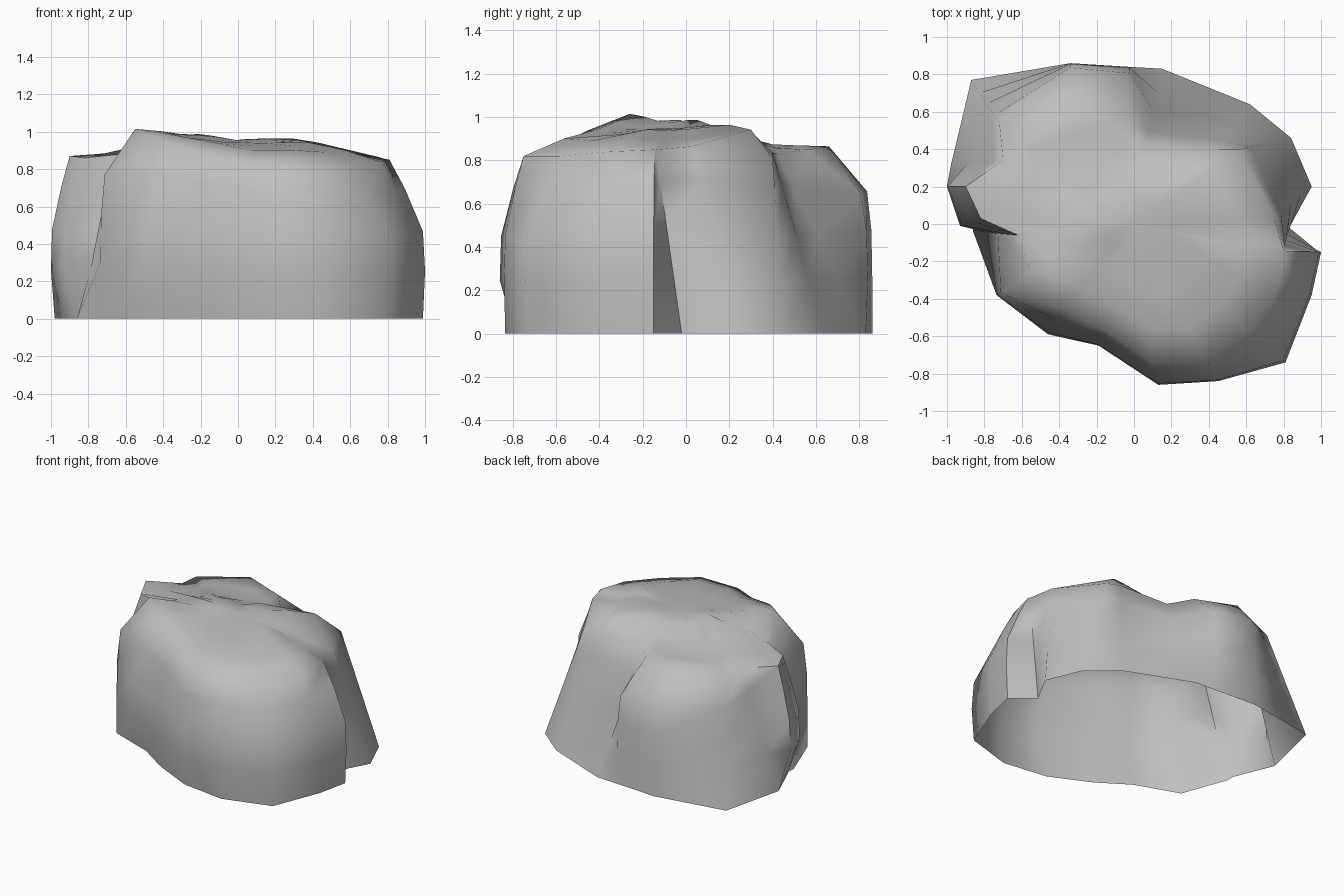
import bpy
import bmesh
from mathutils import Vector

old_cube = bpy.data.objects.get("Cube")
if old_cube:
    bpy.data.objects.remove(old_cube, do_unlink=True)


def flat_material(name, value):
    material = bpy.data.materials.new(name)
    material.use_nodes = True
    colour = (value, value, value, 1)
    material.diffuse_color = colour
    material.node_tree.nodes["Principled BSDF"].inputs["Base Color"].default_value = colour
    return material


# Each column: widest x, y; shoulder x, y, z; and the profile between them
COLUMNS = [
    # right cleft, closing to a point at the top
    (1, -.15, .81, -.145, .85, "round"),
    (.83, -.02, .8, -.14, .85, "straight"),
    # rear right flank
    (.95, .2, .75, .03, .865, "straight"),
    (.84, .46, .57, .4, .81, "straight"),
    (.62, .64, .45, .4, .835, "straight"),
    (.15, .83, .06, .42, .83, "straight"),
    # rear lobe
    (-.02, .84, -.06, .56, .85, "upright"),
    (-.34, .86, -.36, .66, .865, "upright"),
    (-.87, .77, -.72, .54, .82, "straight"),
    (-.98, .31, -.7, .34, .85, "straight"),
    # side chunk and left cleft
    (-1, .2, -.9, .2, .87, "undercut"),
    (-.93, -.01, -.82, .03, .86, "undercut"),
    (-.86, -.04, -.62, -.06, .88, "straight"),
    # front body
    (-.735, -.38, -.55, -.26, 1.015, "upright"),
    (-.46, -.59, -.38, -.45, .94, "undercut"),
    (-.19, -.65, -.15, -.57, .88, "round"),
    (.13, -.86, .1, -.75, .82, "undercut"),
    (.45, -.84, .4, -.75, .82, "round"),
    (.81, -.74, .62, -.58, .82, "round"),
    (.95, -.38, .76, -.36, .84, "round"),
]

# Blend from widest point to shoulder, paired with the share of the height
PROFILES = {
    "round": [(.06, 0), (0, .3), (.06, .55), (.57, .82), (1, 1)],
    "straight": [(0, 0), (.3, .3), (.55, .55), (.82, .82), (1, 1)],
    "upright": [(0, 0), (0, .3), (.02, .55), (.12, .76), (1, 1)],
    "undercut": [(.65, 0), (0, .3), (.06, .55), (.57, .82), (1, 1)],
}

# Heights the crown passes through: the diagonal ridge, then the slopes around it
CROWN = [Vector(p) for p in (
    (-.5, -.25, 1.01), (-.27, 0, .99), (.08, .18, .97), (.36, .17, .985), (.42, -.15, .945),
    (.62, -.1, .885), (.57, .06, .89), (.33, .31, .93), (.05, .33, .88), (-.08, .38, .85),
    (-.4, .4, .87), (-.7, .2, .87), (-.6, .05, .89), (-.05, -.3, .945), (.1, -.5, .9),
    (.48, -.4, .89))]


def crown_height(x, y):
    weights = [1 / ((p.x - x) ** 2 + (p.y - y) ** 2 + .008) ** 2 for p in CROWN]
    return sum(w * p.z for w, p in zip(weights, CROWN)) / sum(weights)


def build_column(bm, column):
    fx, fy, sx, sy, sz, kind = column
    widest, shoulder = Vector((fx, fy, 0)), Vector((sx, sy, 0))
    points = []
    for blend, rise in PROFILES[kind]:
        point = widest.lerp(shoulder, blend)
        point.z = sz * rise
        points.append(point)
    for scale in (.75, .5, .26):
        x, y = sx * scale, sy * scale
        points.append(Vector((x, y, crown_height(x, y))))
    return [bm.verts.new(p) for p in points]


# Boulder shell, open underneath
bm = bmesh.new()
columns = [build_column(bm, c) for c in COLUMNS]
centre = bm.verts.new((0, 0, crown_height(0, 0)))
for left, right in zip(columns, columns[1:] + columns[:1]):
    for i in range(len(left) - 1):
        bm.faces.new((left[i], right[i], right[i + 1], left[i + 1]))
    bm.faces.new((left[-1], right[-1], centre))

mesh = bpy.data.meshes.new("boulder")
bm.to_mesh(mesh)
bm.free()
boulder = bpy.data.objects.new("boulder", mesh)
bpy.context.collection.objects.link(boulder)
mesh.materials.append(flat_material("stone grey", .52))

# Soft surface with sharp cleft edges
bpy.context.view_layer.objects.active = boulder
boulder.select_set(True)
bpy.ops.object.shade_smooth_by_angle(angle=1.15)
